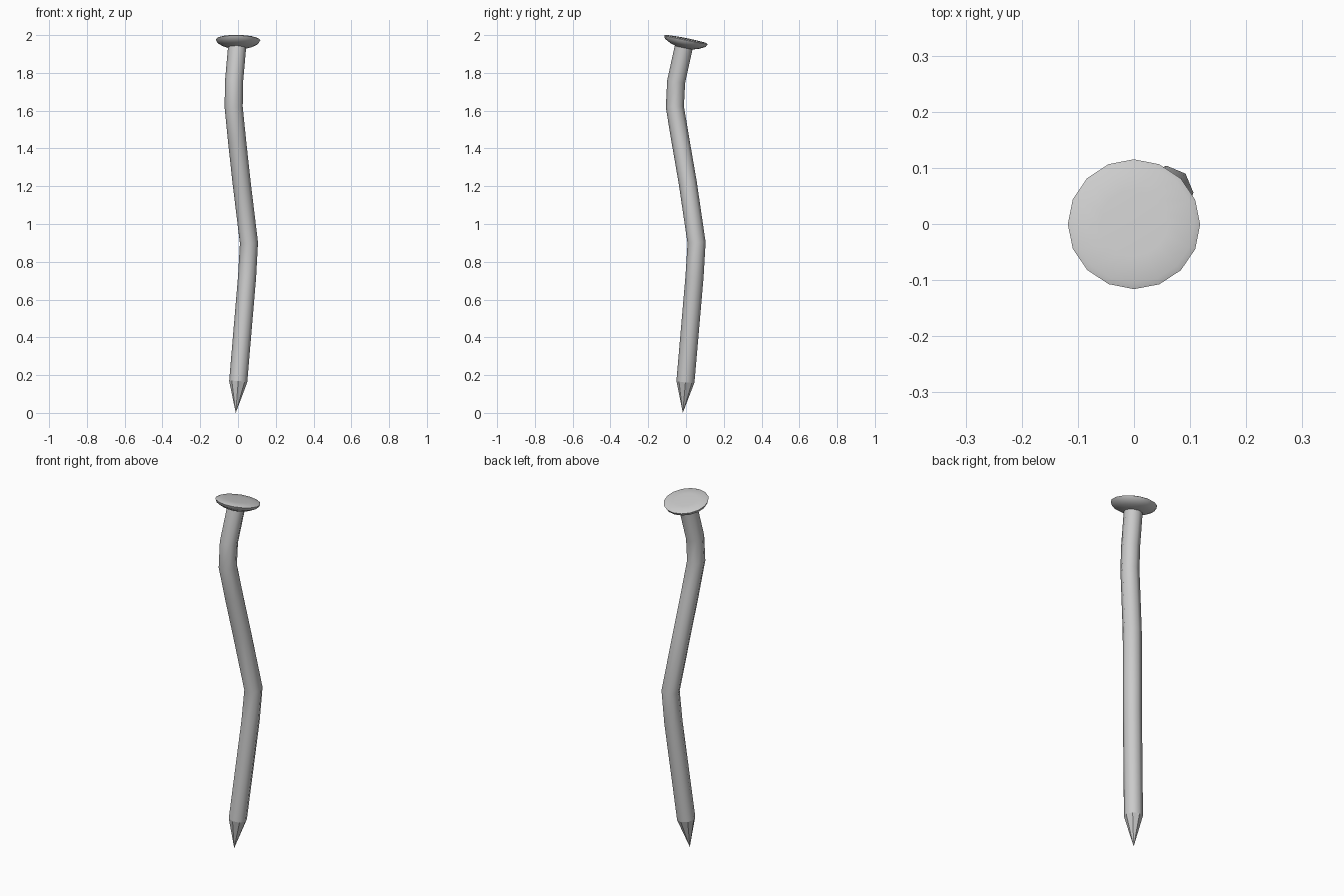
import bpy, math
from mathutils import Vector

if "Cube" in bpy.data.objects:
    bpy.data.objects.remove(bpy.data.objects["Cube"])


def skin(name, rings, cap_ends=True, tip=None, angle=40):
    """Bridge a list of rings (bottom to top); optional tip point below the first ring."""
    n = len(rings[0])
    verts = [p for ring in rings for p in ring]
    faces = [(r * n + i, r * n + (i + 1) % n, (r + 1) * n + (i + 1) % n, (r + 1) * n + i)
             for r in range(len(rings) - 1) for i in range(n)]
    if tip is not None:
        verts.append(tip)
        faces += [(len(verts) - 1, (i + 1) % n, i) for i in range(n)]
    else:
        faces.append(tuple(reversed(range(n))))
    top = (len(rings) - 1) * n
    faces.append(tuple(range(top, top + n)))
    mesh = bpy.data.meshes.new(name)
    mesh.from_pydata(verts, [], faces)
    obj = bpy.data.objects.new(name, mesh)
    bpy.context.collection.objects.link(obj)
    bpy.ops.object.select_all(action='DESELECT')
    obj.select_set(True)
    bpy.context.view_layer.objects.active = obj
    bpy.ops.object.shade_smooth_by_angle(angle=math.radians(angle))
    return obj


def ring(center, normal, radius, sides):
    """Circle of points around center, facing along normal."""
    normal = Vector(normal).normalized()
    rot = Vector((0, 0, 1)).rotation_difference(normal)
    return [Vector(center) + rot @ Vector((radius * math.cos(a), radius * math.sin(a), 0))
            for a in (2 * math.pi * i / sides for i in range(sides))]


# Bent shaft: centre line from the shoulder of the point to the neck
path = [Vector(p) for p in [
    (0.001, -0.003, 0.165), (0.048, 0.045, 0.72), (0.058, 0.056, 0.90),
    (0.019, 0.009, 1.22), (-0.005, -0.029, 1.44), (-0.023, -0.059, 1.62),
    (-0.021, -0.052, 1.755), (-0.004, -0.010, 1.945)]]
head_axis = Vector((0.02, 0.2, 1)).normalized()
rings = []
for i, p in enumerate(path):
    tangent = path[min(i + 1, len(path) - 1)] - path[max(i - 1, 0)]
    rings.append(ring(p, tangent, 0.048, 8))
# Sharp faceted point closes the lower end
shaft = skin("shaft", rings, tip=Vector((-0.012, -0.017, 0)), angle=46)
n_tip = len(shaft.data.vertices) - 1
for poly in shaft.data.polygons:
    if n_tip in poly.vertices:
        poly.use_smooth = False

# Flared, tilted sixteen-sided head with a slightly domed top
head_centre = Vector((0, 0, 1.977))
profile = [(0.046, -0.045), (0.080, -0.034), (0.110, -0.018), (0.118, -0.002), (0.108, 0.003), (0.06, 0.006)]
skin("head", [ring(head_centre + head_axis * h, head_axis, r, 16) for r, h in profile], angle=75)
